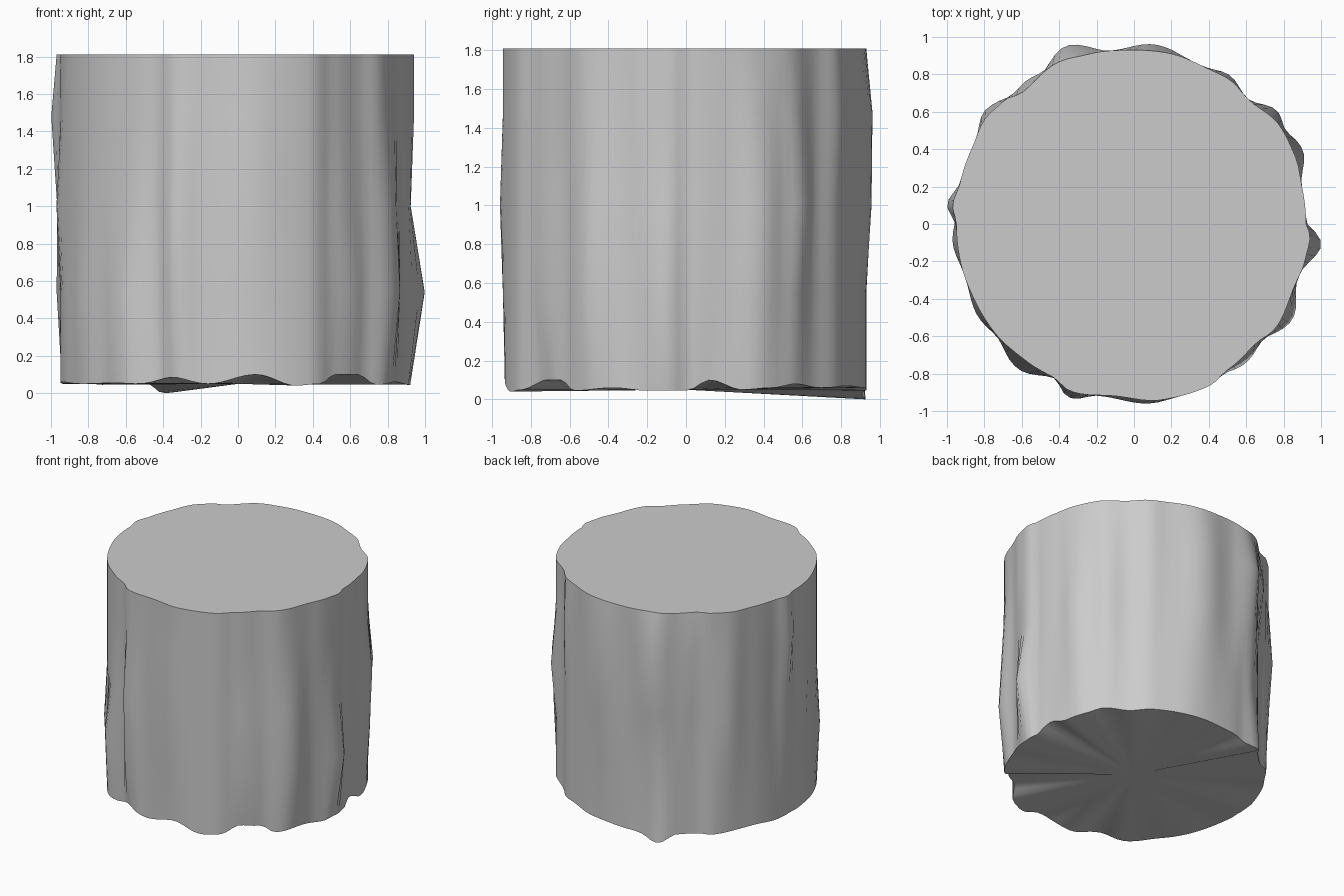
import bpy, bmesh, math

if "Cube" in bpy.data.objects:
    bpy.data.objects.remove(bpy.data.objects["Cube"])

SEGMENTS = 144

# Cut outline at the top: (angle in degrees, radius)
OUTLINE = [(0, .92), (12, .92), (23, .935), (34, .94), (47, .905), (57, .926), (64, .92),
           (78, .932), (90, .93), (105, .94), (115, .955), (130, .922), (137, .96), (145, .975),
           (155, .957), (167, .956), (174, .975), (180, .95), (192, .95), (206, .945),
           (218, .945), (232, .932), (242, .926), (249, .956), (264, .925), (279, .952),
           (295, .955), (303, .926), (315, .912), (324, .94), (338, .92), (348, .935), (356, .945)]

# Height of the uneven lower rim: (angle, z)
LOWER_RIM = [(0, .045), (8, .1), (18, .05), (28, .06), (37, .08), (50, .06), (64, .07), (80, .06),
             (100, .045), (113, 0), (121, .05), (140, .045), (156, .07), (172, .05), (190, .06),
             (208, .05), (228, .055), (236, .05), (248, .085), (260, .05), (276, .1),
             (289, .04), (297, .05), (306, .1), (315, .1), (322, .045), (336, .06), (348, .045)]

LEVELS = [.05, .54, 1.0, 1.48, 1.81]

# Bark swellings: (angle, level index, radial amount, half width)
SWELLS = [(-7, 1, .065, 9), (24, 2, .05, 11), (25, 1, .03, 9), (39, 2, .045, 9), (58, 3, .02, 9),
          (84, 3, .035, 14), (84, 2, .03, 14), (110, 3, .07, 12), (110, 2, .03, 12),
          (128, 3, .035, 9), (142, 2, .03, 9), (174, 3, .03, 8), (168, 2, -.015, 10),
          (186, 2, .025, 10), (210, 1, .025, 12), (231, 1, .06, 13), (231, 0, .04, 12),
          (250, 2, .035, 8), (250, 1, .03, 8), (270, 2, .02, 16), (310, 1, .035, 12),
          (330, 1, .055, 12), (330, 2, .03, 10), (357, 2, -.02, 9), (355, 0, -.02, 9),
          (306, 0, -.03, 8), (276, 0, -.01, 8), (8, 0, -.02, 8), (248, 0, -.02, 7),
          (113, 0, .05, 8), (145, 0, -.03, 10), (174, 0, -.03, 8)]


def around(table, angle):
    """Periodic smooth interpolation of (angle, value) pairs."""
    pts = table + [(table[0][0] + 360, table[0][1])]
    for (a, u), (b, v) in zip(pts, pts[1:]):
        if a <= angle <= b:
            t = (1 - math.cos(math.pi * (angle - a) / (b - a))) / 2
            return u + (v - u) * t


def swell(angle, level):
    total = 0
    for a, lv, amount, width in SWELLS:
        d = abs((angle - a + 180) % 360 - 180)
        if lv == level and d < width:
            total += amount * (1 + math.cos(math.pi * d / width)) / 2
    return total


# Bark wall made of stacked rings, closed by two flat cuts
bm = bmesh.new()
rings = []
for level, height in enumerate(LEVELS):
    ring = []
    for i in range(SEGMENTS):
        deg = 360 * i / SEGMENTS
        r = around(OUTLINE, deg) + swell(deg, level)
        z = around(LOWER_RIM, deg) if level == 0 else height
        a = math.radians(deg)
        ring.append(bm.verts.new((r * math.cos(a), r * math.sin(a), z)))
    rings.append(ring)
for low, high in zip(rings, rings[1:]):
    for i in range(SEGMENTS):
        j = (i + 1) % SEGMENTS
        bm.faces.new((low[i], low[j], high[j], high[i]))
bm.faces.new(rings[-1])
base = bm.verts.new((0, 0, .05))
for i in range(SEGMENTS):
    bm.faces.new((rings[0][(i + 1) % SEGMENTS], rings[0][i], base))
bmesh.ops.recalc_face_normals(bm, faces=bm.faces)

mesh = bpy.data.meshes.new("tree_stump")
bm.to_mesh(mesh)
bm.free()
stump = bpy.data.objects.new("tree_stump", mesh)
bpy.context.collection.objects.link(stump)
bpy.context.view_layer.objects.active = stump
stump.select_set(True)
bpy.ops.object.shade_smooth_by_angle(angle=math.radians(40))
